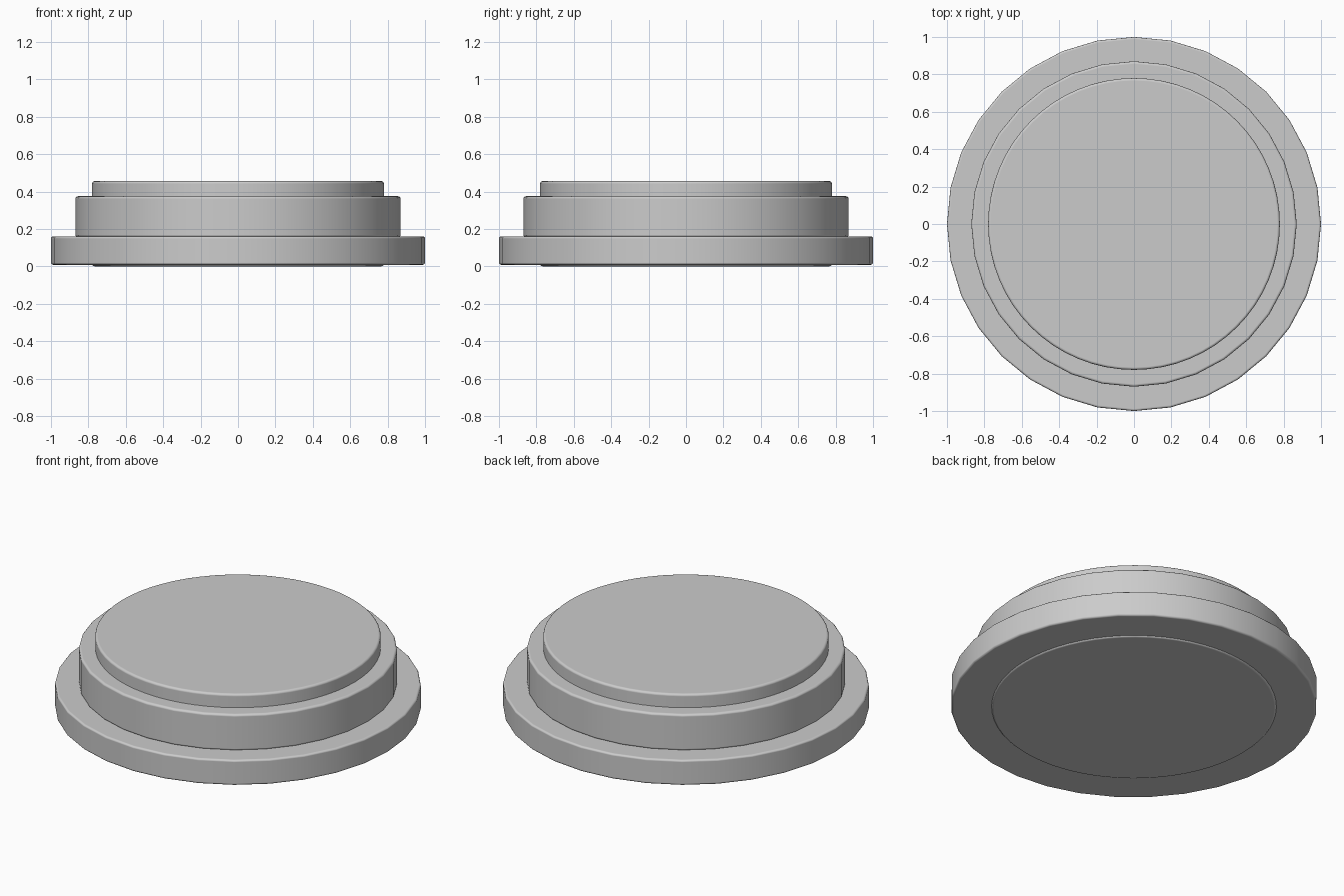
import bpy

if "Cube" in bpy.data.objects:
    bpy.data.objects.remove(bpy.data.objects["Cube"])


def disc(name, radius, bottom, top, sides, bevel):
    """Round plate with softly rounded rims."""
    bpy.ops.mesh.primitive_cylinder_add(
        vertices=sides, radius=radius, depth=top - bottom,
        location=(0, 0, (top + bottom) / 2))
    obj = bpy.context.object
    obj.name = name
    bpy.ops.object.shade_smooth()
    mod = obj.modifiers.new("rim_bevel", 'BEVEL')
    mod.width = bevel
    mod.segments = 3
    mod.limit_method = 'ANGLE'
    mod.harden_normals = True
    return obj


# Wide base flange, lifted slightly off the ground
disc("base_flange", 1.0, 0.008, 0.16, 32, 0.012)
# Middle step
disc("middle_step", 0.87, 0.155, 0.375, 32, 0.014)
# Core plate running through, showing at the top and just below the base
disc("core_plate", 0.78, 0.0, 0.456, 64, 0.014)
